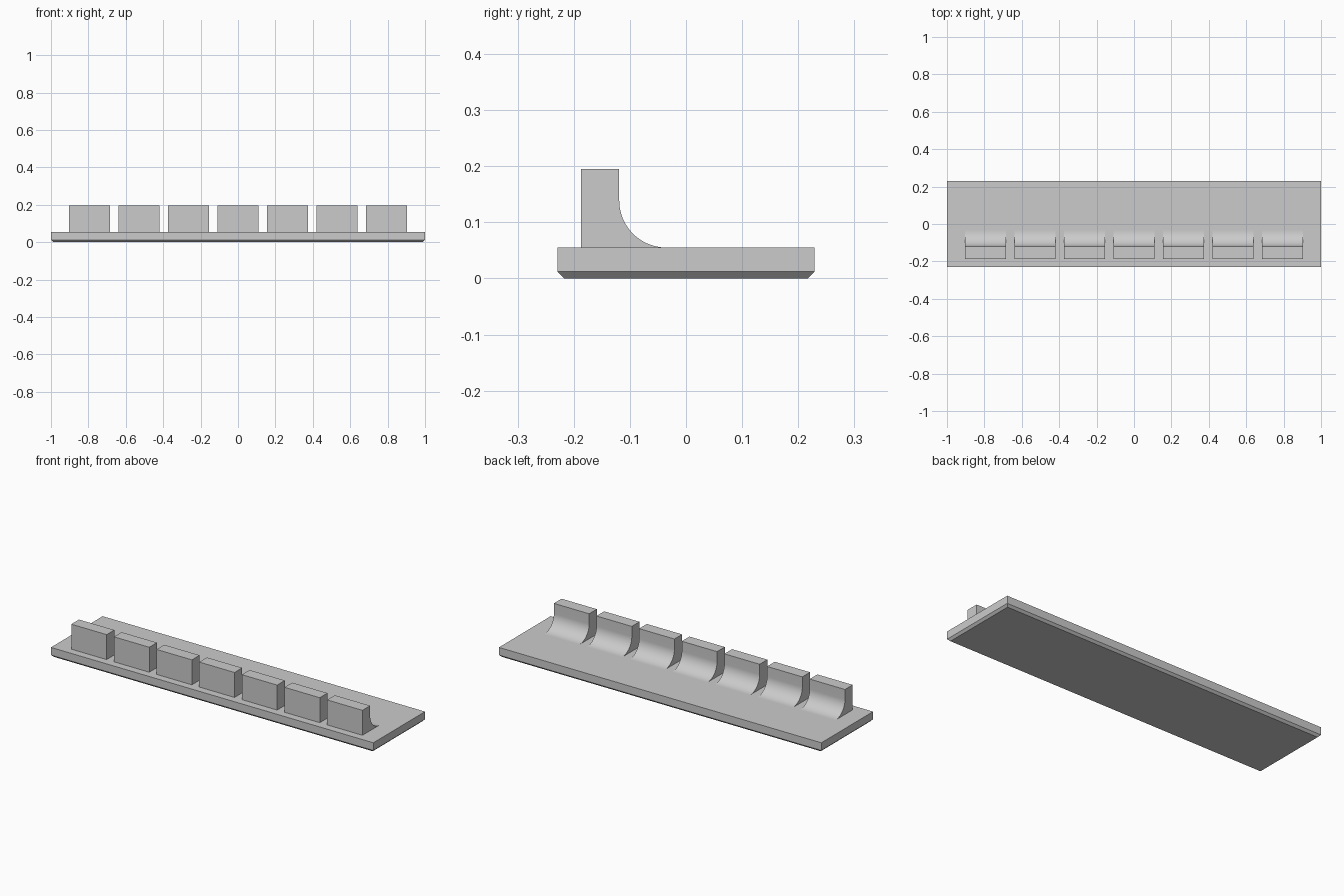
import bpy
import bmesh
import math

if "Cube" in bpy.data.objects:
    bpy.data.objects.remove(bpy.data.objects["Cube"])

HALF_X, HALF_Y = 1.0, 0.229       # base plate half sizes
BASE_TOP, CHAMFER = 0.055, 0.012
BLOCK_W, PITCH, COUNT = 0.219, 0.2645, 7
BACK_Y, FRONT_Y, BLOCK_TOP = -0.119, -0.187, 0.195
RADIUS = 0.084                    # fillet behind each block

grey = bpy.data.materials.new("light_grey")
grey.diffuse_color = (0.6, 0.6, 0.6, 1)
grey.use_nodes = True
grey.node_tree.nodes["Principled BSDF"].inputs["Base Color"].default_value = grey.diffuse_color


def finish(name, bm):
    bmesh.ops.recalc_face_normals(bm, faces=bm.faces)
    mesh = bpy.data.meshes.new(name)
    bm.to_mesh(mesh)
    bm.free()
    mesh.materials.append(grey)
    obj = bpy.data.objects.new(name, mesh)
    bpy.context.collection.objects.link(obj)
    return obj


# Base plate with a chamfered underside
bm = bmesh.new()
rings = []
for inset, z in ((CHAMFER, 0), (0, CHAMFER), (0, BASE_TOP)):
    x, y = HALF_X - inset, HALF_Y - inset
    rings.append([bm.verts.new((sx * x, sy * y, z))
                  for sx, sy in ((-1, -1), (1, -1), (1, 1), (-1, 1))])
for low, high in zip(rings, rings[1:]):
    for i in range(4):
        j = (i + 1) % 4
        bm.faces.new((low[i], low[j], high[j], high[i]))
bm.faces.new(rings[0])
bm.faces.new(rings[-1])
finish("base_plate", bm)

# Block side profile: upright stop with a concave quarter-round behind it
profile = [(FRONT_Y, BASE_TOP), (FRONT_Y, BLOCK_TOP), (BACK_Y, BLOCK_TOP)]
STEPS = 20
for i in range(STEPS + 1):
    a = math.pi + i / STEPS * math.pi / 2
    profile.append((BACK_Y + RADIUS + RADIUS * math.cos(a),
                    BASE_TOP + RADIUS + RADIUS * math.sin(a)))

# Row of seven identical blocks
for n in range(COUNT):
    cx = (n - (COUNT - 1) / 2) * PITCH
    bm = bmesh.new()
    face = bm.faces.new([bm.verts.new((cx - BLOCK_W / 2, y, z)) for y, z in profile])
    extruded = bmesh.ops.extrude_face_region(bm, geom=[face], use_keep_orig=True)
    moved = [v for v in extruded["geom"] if isinstance(v, bmesh.types.BMVert)]
    bmesh.ops.translate(bm, verts=moved, vec=(BLOCK_W, 0, 0))
    block = finish(f"stop_block_{n + 1}", bm)
    bpy.ops.object.select_all(action="DESELECT")
    block.select_set(True)
    bpy.context.view_layer.objects.active = block
    bpy.ops.object.shade_smooth_by_angle(angle=math.radians(30))
